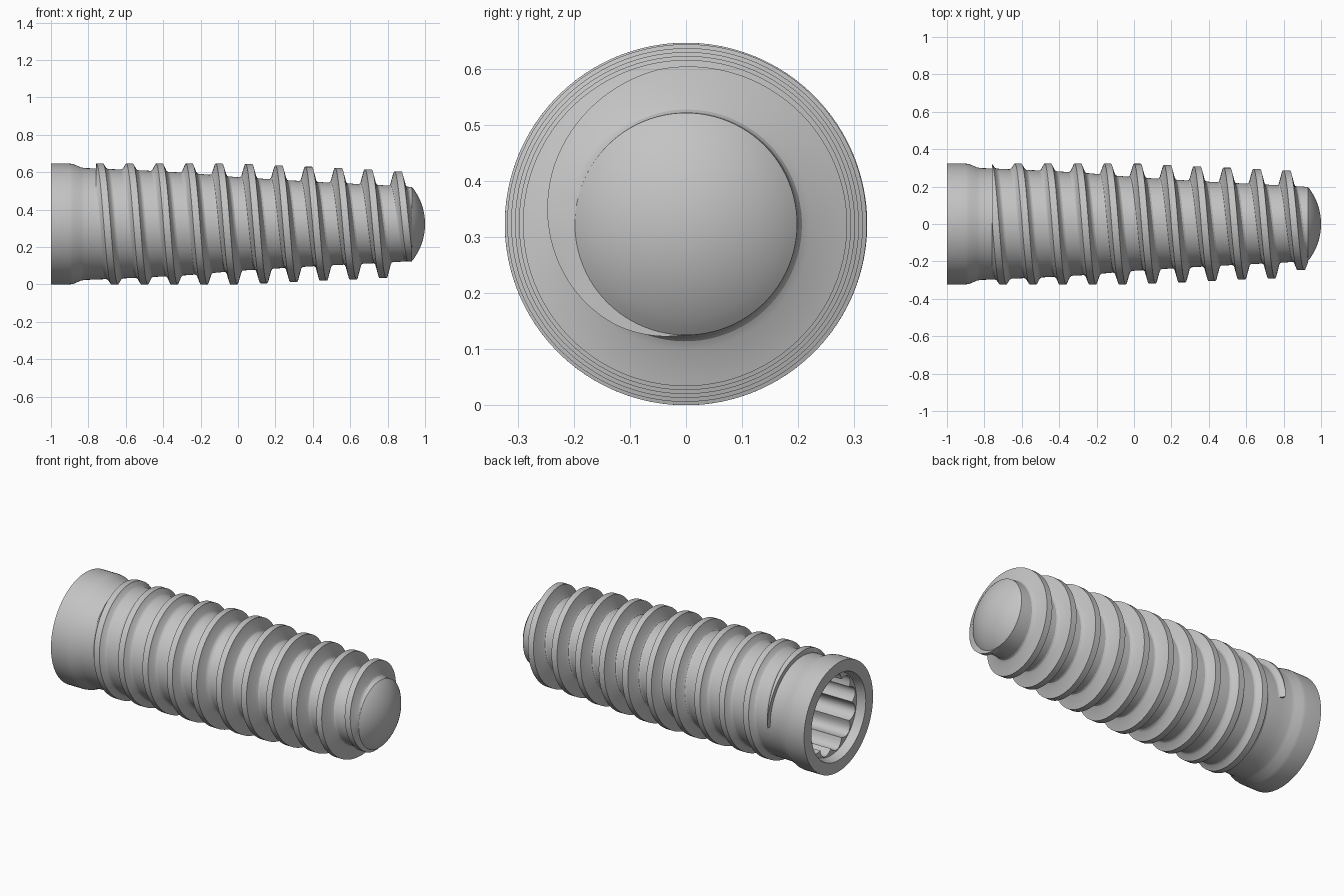
import bpy, bmesh, math

cube = bpy.data.objects.get("Cube")
if cube:
    bpy.data.objects.remove(cube)

AXIS_Z = 0.323
PITCH = 0.1595
SEG = 96

metal = bpy.data.materials.new("grey_metal")
metal.use_nodes = True
GREY = (0.55, 0.55, 0.55, 1)
metal.diffuse_color = GREY
metal.node_tree.nodes["Principled BSDF"].inputs["Base Color"].default_value = GREY


def interp(table, x):
    """Piecewise linear lookup in a list of (x, value) pairs."""
    if x <= table[0][0]:
        return table[0][1]
    for (x0, v0), (x1, v1) in zip(table, table[1:]):
        if x <= x1:
            return v0 + (v1 - v0) * (x - x0) / (x1 - x0)
    return table[-1][1]


def around(x, r, a):
    """Point at angle a about the long axis, starting at the top."""
    return (x, -r * math.sin(a), AXIS_Z + r * math.cos(a))


def skin(name, rings, closed):
    """Join rows of points with quads; closed wraps each row."""
    bm = bmesh.new()
    rows = [[bm.verts.new(p) for p in ring] for ring in rings]
    for r0, r1 in zip(rows, rows[1:]):
        n = len(r0)
        for i in range(n if closed else n - 1):
            j = (i + 1) % n
            bm.faces.new((r0[i], r0[j], r1[j], r1[i]))
    if not closed:
        bm.faces.new(rows[0])
        bm.faces.new(rows[-1])
    bmesh.ops.remove_doubles(bm, verts=bm.verts, dist=0.00005)
    bmesh.ops.recalc_face_normals(bm, faces=bm.faces)
    mesh = bpy.data.meshes.new(name)
    bm.to_mesh(mesh)
    bm.free()
    obj = bpy.data.objects.new(name, mesh)
    bpy.context.collection.objects.link(obj)
    mesh.materials.append(metal)
    bpy.ops.object.select_all(action="DESELECT")
    obj.select_set(True)
    bpy.context.view_layer.objects.active = obj
    bpy.ops.object.shade_smooth_by_angle(angle=math.radians(30))
    return obj


# Body: fluted socket, collar, tapering core and domed tip in one profile
# of (x, radius, flute depth)
core = [(-0.76, 0.297), (-0.5, 0.286), (-0.26, 0.273), (0, 0.25),
        (0.4, 0.226), (0.8, 0.206), (0.93, 0.198)]
profile = [(-0.45, 0, 0), (-0.5, 0.16, 0), (-0.55, 0.2, 0),
           (-0.55, 0.2, 0.035), (-0.95, 0.2, 0.035), (-0.95, 0.24, 0),
           (-1, 0.255, 0), (-1, 0.323, 0), (-0.9, 0.323, 0),
           (-0.88, 0.32, 0), (-0.84, 0.303, 0), (-0.82, 0.299, 0)]
profile += [(x, r, 0) for x, r in core]
DOME = 0.318
half = math.asin(0.198 / DOME)
for i in range(1, 13):
    b = half * (1 - i / 12)
    profile.append((1 - DOME * (1 - math.cos(b)), DOME * math.sin(b), 0))

angles = [2 * math.pi * i / SEG for i in range(SEG)]
skin("implant_body", [[around(x, r + f * abs(math.sin(6 * a)), a) for a in angles]
                      for x, r, f in profile], True)

# Thread: trapezoid with filleted roots, swept along a tapering helix
crest = [(0, 0.323), (0.82, 0.287), (0.86, 0.28), (0.885, 0.257),
         (0.92, 0.219), (0.94, 0.19)]
section = [(-0.06, -0.02), (-0.052, 0), (-0.042, 0.06), (-0.034, 0.22), (-0.018, 1),
           (0.018, 1), (0.034, 0.22), (0.042, 0.06), (0.052, 0), (0.06, -0.02)]
START, END = -0.78, 0.94
steps = int((END - START) / PITCH * SEG)
rings = []
for i in range(steps + 1):
    xc = START + PITCH * i / SEG
    a = 2 * math.pi * (xc + 0.58) / PITCH
    ring = []
    for dx, h in section:
        x = min(max(xc + dx, -0.76), 0.93)
        root = interp(core, x) - 0.001
        top = max(interp(crest, xc), root - 0.01)
        ring.append(around(x, root + (top - root) * h if h >= 0 else root + h, a))
    rings.append(ring)
skin("screw_thread", rings, False)
